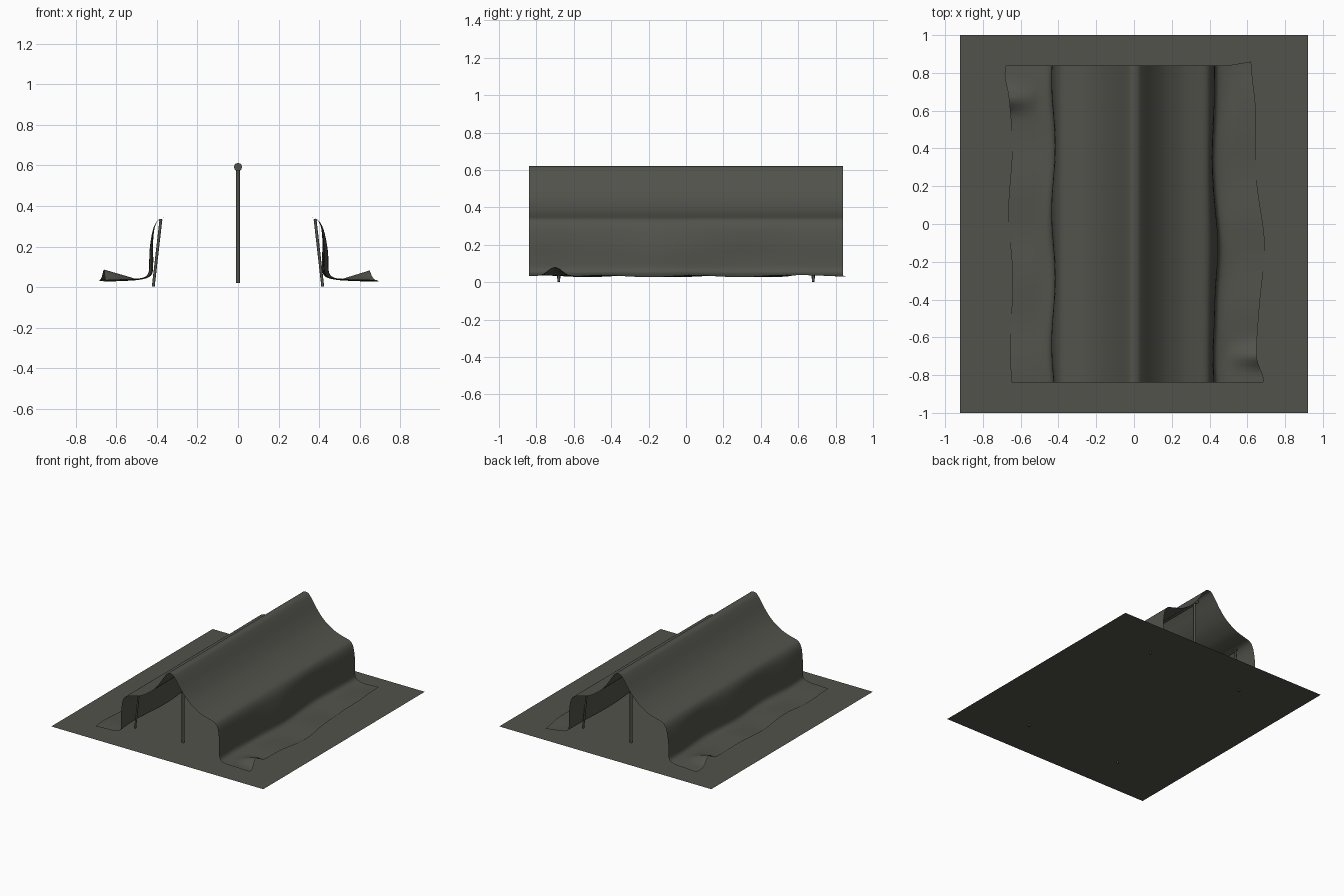
import bpy, math
from mathutils import Vector

if "Cube" in bpy.data.objects:
    bpy.data.objects.remove(bpy.data.objects["Cube"])

mat = bpy.data.materials.new("dark olive grey canvas")
mat.diffuse_color = (0.085, 0.085, 0.072, 1)
mat.use_nodes = True
mat.node_tree.nodes["Principled BSDF"].inputs["Base Color"].default_value = mat.diffuse_color


def make(name, verts, faces):
    me = bpy.data.meshes.new(name)
    me.from_pydata(verts, [], faces)
    me.materials.append(mat)
    ob = bpy.data.objects.new(name, me)
    bpy.context.collection.objects.link(ob)
    return ob


def rod(name, a, b, r, sides=12):
    a, b = Vector(a), Vector(b)
    bpy.ops.mesh.primitive_cylinder_add(vertices=sides, radius=r, depth=(b - a).length,
                                        location=(a + b) / 2)
    ob = bpy.context.object
    ob.name = name
    ob.rotation_euler = (b - a).to_track_quat('Z', 'Y').to_euler()
    ob.data.materials.append(mat)
    bpy.ops.object.shade_smooth_by_angle(angle=math.radians(40))


def spline(pts, n):
    # Catmull-Rom through the profile points
    p = [pts[0]] + pts + [pts[-1]]
    out = []
    for i in range(1, len(p) - 2):
        for k in range(n):
            t = k / n
            out.append(tuple(0.5 * (2 * b + (c - a) * t + (2 * a - 5 * b + 4 * c - d) * t * t
                                    + (3 * b - a - 3 * c + d) * t ** 3)
                             for a, b, c, d in zip(p[i - 1], p[i], p[i + 1], p[i + 2])))
    return out + [pts[-1]]


def bump(v, centre, width):
    return math.exp(-((v - centre) / width) ** 2)


# ground sheet
make("ground_sheet", [(-.92, -1, .02), (.92, -1, .02), (.92, 1, .02), (-.92, 1, .02)],
     [(0, 1, 2, 3)])

# draped cloth: half profile from ridge to hem, mirrored, with slack along the length
half = [(0, .62), (.025, .612), (.055, .575), (.1, .508), (.15, .45), (.2, .41), (.26, .376),
        (.33, .354), (.375, .342), (.4, .322), (.417, .28), (.427, .2), (.428, .12),
        (.432, .07), (.455, .046), (.51, .034), (.58, .03), (.655, .027)]
h = spline(half, 4)
profile = [(-x, z) for x, z in reversed(h[1:])] + h
ROWS = 72


def drape(x, z, y):
    s = 1 if x > 0 else -1
    a = abs(x)
    low = min(1, max(0, (.35 - z) / .2))
    hem = min(1, max(0, (a - .5) / .155))
    if s > 0:
        a += low * (.018 * bump(y, -.12, .2) - .014 * bump(y, .35, .22) - .008 * bump(y, -.7, .15))
        a += hem * (.02 * bump(y, -.15, .3) - .035 * bump(y, .86, .2) + .035 * bump(y, -.82, .07))
        z += hem * (.055 * bump(y, -.7, .055) + .01 * bump(y, .7, .1))
    else:
        a += low * .01 * math.sin(y * 9 + 1)
        a += hem * (.02 * bump(y, .8, .08) - .008 * bump(y, -.6, .3))
        z += hem * .052 * bump(y, .66, .055)
    # gentle ripples on the skirt
    z += min(1, max(0, (a - .44) / .1)) * .006 * (1 + math.sin(y * 13 + s)) * .7
    yy = y + (.02 * hem * bump(y, .84, .1) if s > 0 else 0)
    return (s * a, yy, z)


verts, faces = [], []
n = len(profile)
for j in range(ROWS + 1):
    y = -.84 + 1.68 * j / ROWS
    verts += [drape(x, z, y) for x, z in profile]
for j in range(ROWS):
    for i in range(n - 1):
        k = j * n + i
        faces.append((k, k + 1, k + n + 1, k + n))
cloth = make("tent_cloth", verts, faces)
for f in cloth.data.polygons:
    f.use_smooth = True

# poles and rails
rod("ridge_beam", (0, -.7, .592), (0, .7, .592), .02)
for y, end in ((-.68, "front"), (.68, "back")):
    rod(end + "_centre_pole", (0, y, .02), (0, y, .6), .01)
    for s, side in ((-1, "left"), (1, "right")):
        rod(f"{end}_{side}_pole", (s * .418, y, .002), (s * .38, y, .335), .007)
for s, side in ((-1, "left"), (1, "right")):
    rod(side + "_eave_rail", (s * .382, -.7, .328), (s * .382, .7, .328), .007)
